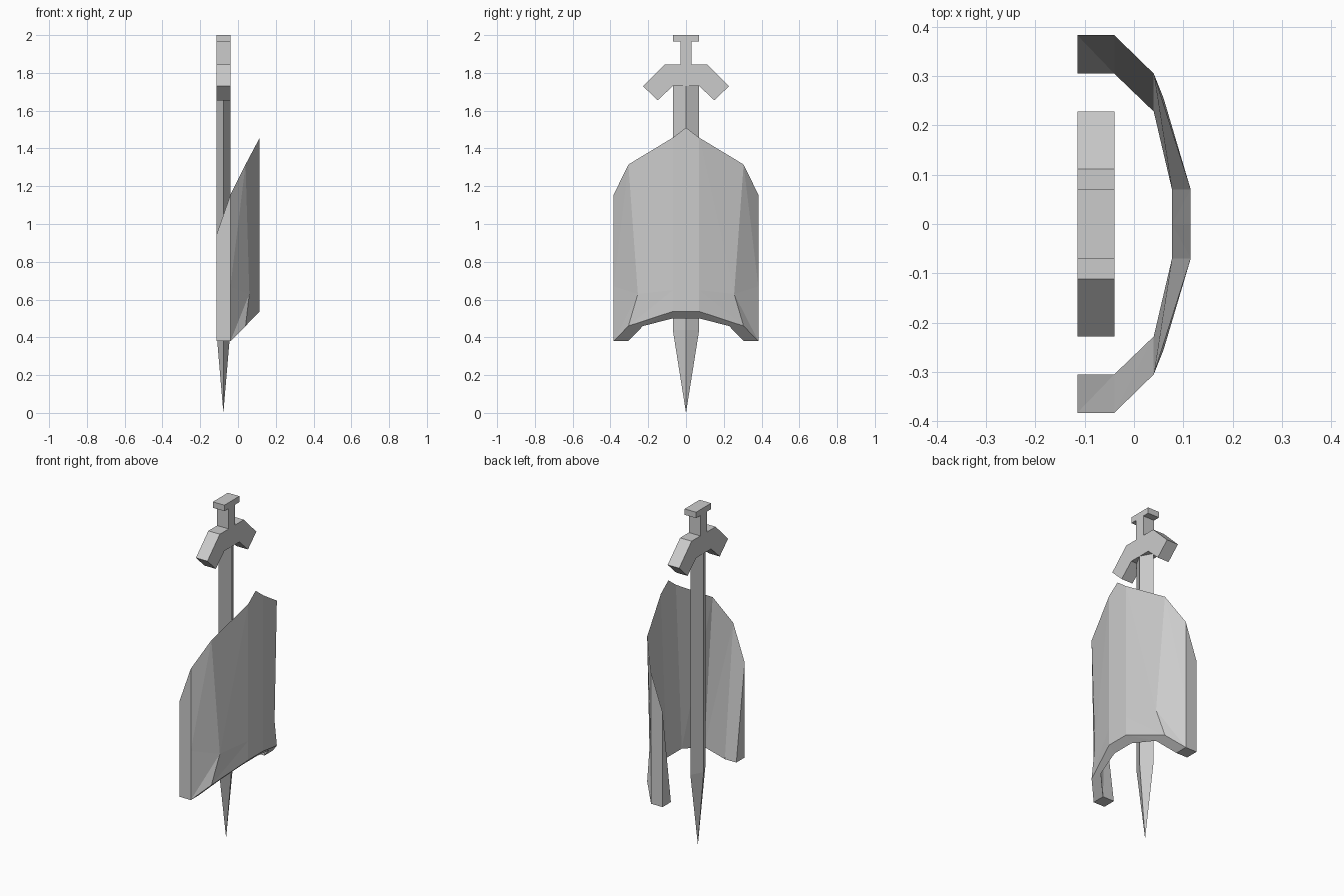
import bpy
import bmesh

cube = bpy.data.objects.get("Cube")
if cube:
    bpy.data.objects.remove(cube, do_unlink=True)

grey = bpy.data.materials.new("plain_grey")
grey.use_nodes = True
grey.diffuse_color = (0.6, 0.6, 0.6, 1)
grey.node_tree.nodes["Principled BSDF"].inputs["Base Color"].default_value = (0.6, 0.6, 0.6, 1)

BACK, FRONT = -0.115, -0.04      # sword thickness along x
MID = (BACK + FRONT) / 2


def finish(bm, name):
    bmesh.ops.remove_doubles(bm, verts=bm.verts, dist=0.0001)
    bmesh.ops.recalc_face_normals(bm, faces=bm.faces)
    mesh = bpy.data.meshes.new(name)
    bm.to_mesh(mesh)
    bm.free()
    mesh.materials.append(grey)
    obj = bpy.data.objects.new(name, mesh)
    bpy.context.collection.objects.link(obj)
    return obj


def mirrored(half):
    """Complete a row of points that ends on the centre plane y = 0."""
    return half + [(x, -y, z) for x, y, z in reversed(half[:-1])]


def extruded(name, half):
    """Extrude a symmetric (y, z) outline through the sword thickness."""
    outline = half + [(-y, z) for y, z in reversed(half)]
    bm = bmesh.new()
    face = bm.faces.new([bm.verts.new((BACK, y, z)) for y, z in outline])
    extra = bmesh.ops.extrude_face_region(bm, geom=[face])["geom"]
    moved = [v for v in extra if isinstance(v, bmesh.types.BMVert)]
    bmesh.ops.translate(bm, verts=moved, vec=(FRONT - BACK, 0, 0))
    finish(bm, name)


# Hilt: pommel, grip and drooping crossguard in one outline
extruded("hilt", [(0.07, 2.0), (0.07, 1.965), (0.03, 1.965), (0.03, 1.845),
                  (0.112, 1.845), (0.228, 1.73), (0.15, 1.655), (0.07, 1.73)])

# Blade: diamond section tapering to a point
bm = bmesh.new()
section = [(BACK, 0), (MID, -0.07), (FRONT, 0), (MID, 0.07)]
upper = [bm.verts.new((x, y, 1.73)) for x, y in section]
lower = [bm.verts.new((x, y, 0.44)) for x, y in section]
tip = bm.verts.new((MID, 0, 0))
bm.faces.new(upper)
for i in range(4):
    j = (i + 1) % 4
    bm.faces.new((upper[i], upper[j], lower[j], lower[i]))
    bm.faces.new((lower[i], lower[j], tip))
finish(bm, "blade")

# Shield: curved wall, thick at the bottom and thinning to its top rim
rim = mirrored([(BACK, 0.383, 0.94), (FRONT, 0.383, 1.155), (0.04, 0.305, 1.315),
                (0.115, 0.07, 1.457), (0.115, 0, 1.51)])
dent = mirrored([(BACK, 0.383, 0.67), (FRONT, 0.383, 0.67), (0.06, 0.255, 0.63),
                 (0.115, 0.07, 0.65), (0.115, 0, 0.65)])
foot = mirrored([(BACK, 0.383, 0.38), (FRONT, 0.383, 0.38), (0.04, 0.305, 0.46),
                 (0.115, 0.07, 0.537), (0.115, 0, 0.537)])
inner = mirrored([(BACK, 0.305, 0.38), (FRONT, 0.305, 0.38), (0.04, 0.228, 0.46),
                  (0.077, 0.07, 0.5), (0.077, 0, 0.5)])
bm = bmesh.new()
rows = [[bm.verts.new(p) for p in row] for row in (rim, dent, foot, inner)]
last = len(rim) - 1
for a, b in zip(rows, rows[1:] + rows[:1]):
    for i in range(last):
        # Split so that both halves of the shield match
        if i < last // 2:
            bm.faces.new((a[i], a[i + 1], b[i]))
            bm.faces.new((a[i + 1], b[i + 1], b[i]))
        else:
            bm.faces.new((a[i], a[i + 1], b[i + 1]))
            bm.faces.new((a[i], b[i + 1], b[i]))
for end in (0, last):
    bm.faces.new([row[end] for row in rows])
finish(bm, "shield")
